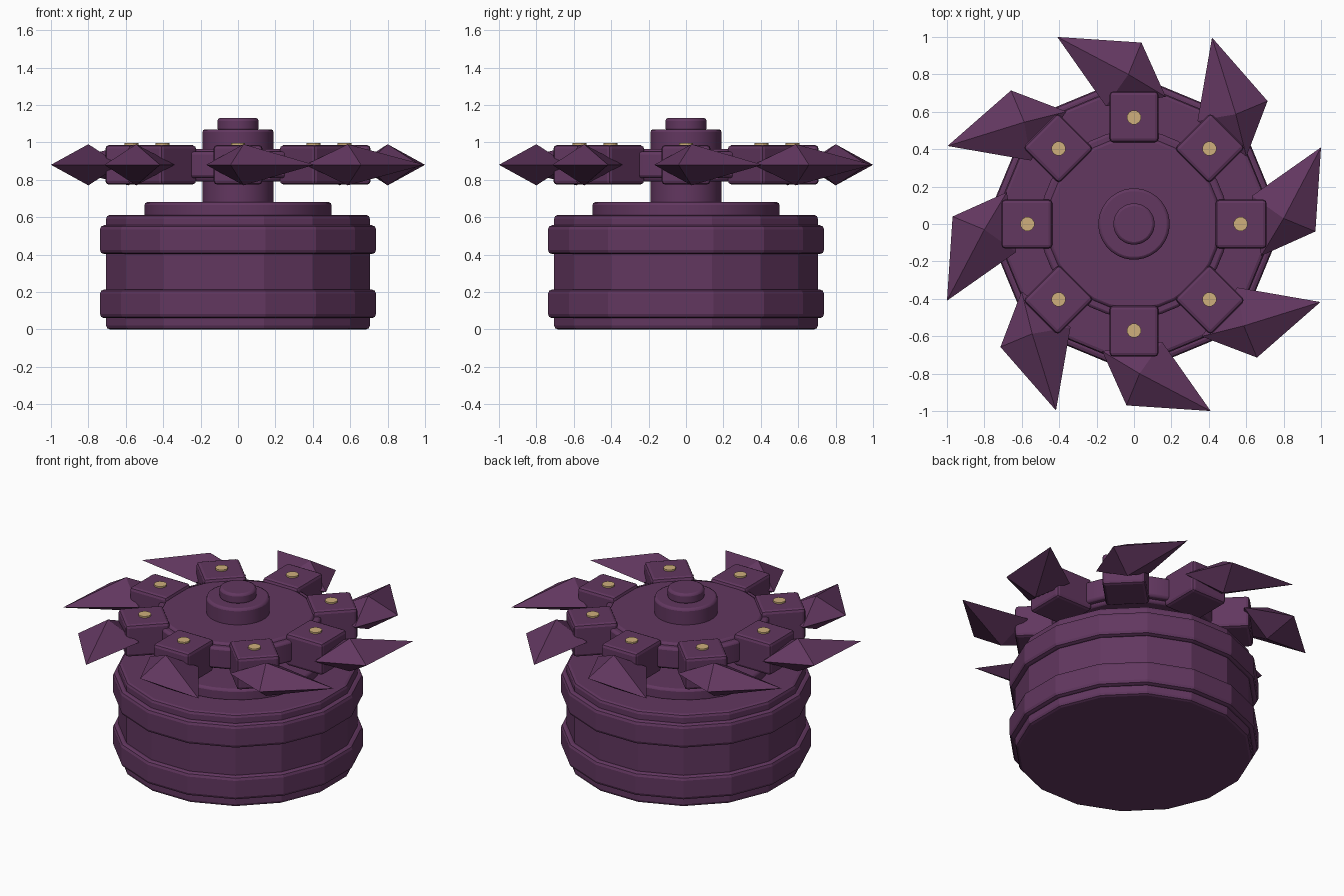
import bpy, bmesh, math
from mathutils import Matrix

if "Cube" in bpy.data.objects:
    bpy.data.objects.remove(bpy.data.objects["Cube"])


def material(name, rgb):
    m = bpy.data.materials.new(name)
    m.diffuse_color = (*rgb, 1)
    m.use_nodes = True
    m.node_tree.nodes["Principled BSDF"].inputs["Base Color"].default_value = m.diffuse_color
    return m


purple = material("dark_purple", (0.122, 0.038, 0.116))
tan = material("tan_brass", (0.62, 0.43, 0.20))


def finish(bm, name, mat):
    bmesh.ops.recalc_face_normals(bm, faces=bm.faces[:])
    me = bpy.data.meshes.new(name)
    bm.to_mesh(me)
    bm.free()
    me.materials.append(mat)
    ob = bpy.data.objects.new(name, me)
    bpy.context.collection.objects.link(ob)
    return ob


def bevel(ob, width):
    m = ob.modifiers.new("bevel", "BEVEL")
    m.width = width
    m.segments = 2
    m.limit_method = "ANGLE"
    m.angle_limit = math.radians(40)


def drum(name, apothem, z0, z1, sides, edge=0.015, mat=purple, loc=(0, 0)):
    """Upright prism with a flat side facing each axis."""
    r = apothem / math.cos(math.pi / sides)
    bm = bmesh.new()
    bmesh.ops.create_cone(bm, cap_ends=True, segments=sides, radius1=r, radius2=r, depth=z1 - z0,
                          matrix=Matrix.Translation((*loc, (z0 + z1) / 2))
                          @ Matrix.Rotation(math.pi / sides, 4, "Z"))
    ob = finish(bm, name, mat)
    if edge:
        bevel(ob, edge)
    if sides > 16:
        bpy.context.view_layer.objects.active = ob
        ob.select_set(True)
        bpy.ops.object.shade_smooth_by_angle(angle=math.radians(30))
        ob.select_set(False)
    return ob


# Base drum with two raised bands and a collar
drum("base_core", 0.705, 0.0, 0.612, 16, 0.02)
drum("lower_band", 0.738, 0.06, 0.213, 16, 0.022)
drum("upper_band", 0.738, 0.403, 0.557, 16, 0.022)
drum("collar", 0.5, 0.6, 0.68, 32)

# Spindle and wheel
drum("spindle", 0.19, 0.67, 1.07, 32)
drum("spindle_cap", 0.11, 1.06, 1.13, 32)
drum("wheel_disc", 0.46, 0.79, 0.965, 32)
drum("wheel_rim", 0.5, 0.81, 0.95, 32)

# Eight clamp blocks, each with a screw and a swept blade
quad = [(-0.41, 1.0), (0.04, 0.97), (0.17, 0.68), (-0.15, 0.63)]
for i in range(8):
    a = i * math.pi / 4
    turn = Matrix.Rotation(a, 4, "Z")

    bm = bmesh.new()
    bmesh.ops.create_cube(bm, size=1, matrix=turn @ Matrix.Translation((0, 0.573, 0.88))
                          @ Matrix.Diagonal((0.262, 0.272, 0.212, 1)))
    bevel(finish(bm, f"clamp_block_{i + 1}", purple), 0.02)

    drum(f"screw_{i + 1}", 0.037, 0.975, 0.996, 12, 0, tan,
         (-0.57 * math.sin(a), 0.57 * math.cos(a)))

    bm = bmesh.new()
    ring = [bm.verts.new((x, y, 0.88)) for x, y in quad]
    for z in (0.99, 0.77):
        apex = bm.verts.new((-0.03, 0.8, z))
        for j in range(4):
            bm.faces.new((ring[j], ring[(j + 1) % 4], apex))
    bm.transform(turn)
    finish(bm, f"blade_{i + 1}", purple)
